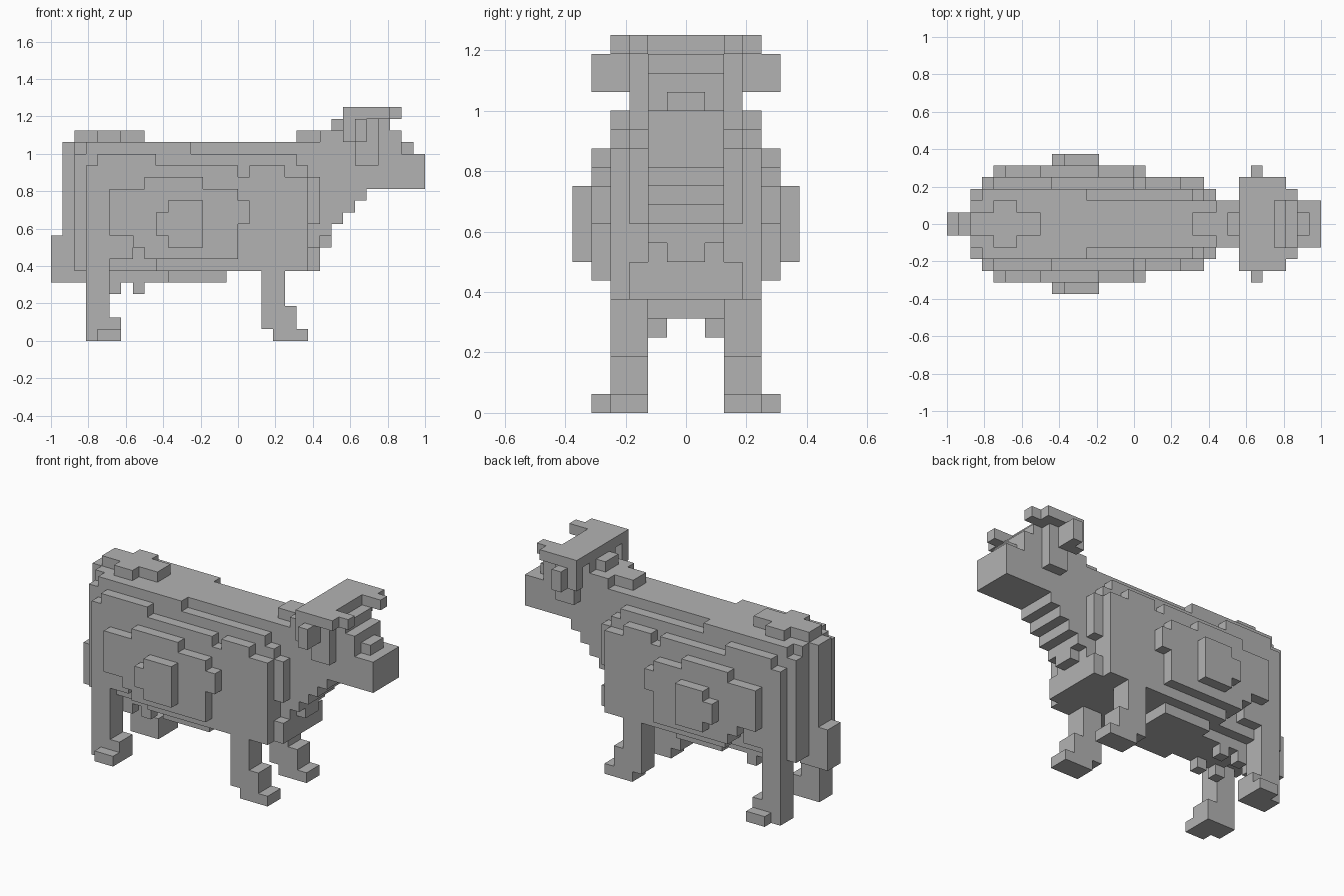
import bpy
import bmesh
from mathutils import Vector

if "Cube" in bpy.data.objects:
    bpy.data.objects.remove(bpy.data.objects["Cube"], do_unlink=True)

UNIT = 1 / 16
LENGTH = 32
cells = {}

grey = bpy.data.materials.new("plain grey")
grey.use_nodes = True
grey.diffuse_color = (0.45, 0.45, 0.45, 1)
grey.node_tree.nodes["Principled BSDF"].inputs["Base Color"].default_value = grey.diffuse_color


def fill(part, x, z, y):
    """Fill a block of cells, mirrored left and right; y counts out from the middle."""
    for i in range(*x):
        for k in range(*z):
            for j in range(*y):
                cells[i, j, k] = part
                cells[i, -1 - j, k] = part


# Trunk: slabs from the spine outward
core, second, third, fourth, fifth = (0, 2), (2, 3), (3, 4), (4, 5), (5, 6)
fill("body", (2, 23), (6, 17), core)
fill("body", (2, 3), (6, 16), second)
fill("body", (3, 12), (6, 17), second)
fill("body", (12, 21), (6, 16), second)
fill("body", (21, 22), (6, 15), second)
fill("body", (22, 23), (10, 14), second)
fill("body", (22, 23), (6, 8), second)

# Flanks: columns with a stepped top and bottom
for x, z in (((3, 4), (6, 15)), ((4, 5), (6, 16)), ((5, 7), (7, 16)),
             ((7, 8), (8, 16)), ((8, 9), (7, 16)), ((9, 16), (6, 15)),
             ((16, 17), (6, 14)), ((17, 20), (6, 15)), ((20, 22), (6, 14))):
    fill("body", x, z, third)

# Bulging sides
for x, z in (((5, 7), (9, 13)), ((7, 8), (8, 13)), ((8, 13), (7, 14)),
             ((13, 16), (7, 13)), ((16, 17), (10, 12))):
    fill("body", x, z, fourth)
fill("body", (9, 10), (9, 11), fifth)
fill("body", (10, 13), (8, 12), fifth)

# Belly and udder
fill("belly", (5, 10), (5, 6), core)
fill("belly", (10, 15), (5, 6), (0, 3))
for x in (5, 7):
    fill("belly", (x, x + 1), (4, 5), (1, 2))

# Rump ridge and tail
fill("tail", (2, 8), (17, 18), (0, 1))
fill("tail", (4, 6), (17, 18), core)
fill("tail", (1, 3), (5, 17), (0, 1))
fill("tail", (0, 1), (5, 9), (0, 1))

# Neck with a stepped throat
fill("neck", (23, 24), (8, 17), (0, 1))
fill("neck", (23, 24), (9, 17), (1, 2))
for step in range(3):
    fill("neck", (24 + step, 25 + step), (10 + step, 17), core)
fill("neck", (21, 23), (17, 18), (0, 1))
fill("neck", (23, 25), (17, 18), core)
fill("neck", (24, 25), (18, 19), (0, 1))

# Head and muzzle
fill("head", (25, 30), (13, 18), core)
fill("head", (25, 29), (18, 19), core)
fill("head", (30, 32), (13, 16), core)
fill("head", (30, 31), (16, 17), (0, 1))

# Ears
fill("ears", (26, 28), (15, 19), second)
fill("ears", (25, 27), (17, 19), third)
fill("ears", (26, 27), (17, 19), fourth)

# Horns: a bar across the crown with two prongs
fill("horns", (25, 28), (19, 20), core)
fill("horns", (25, 29), (19, 20), (2, 4))
fill("horns", (29, 30), (19, 20), second)

# Legs and hooves
leg = (2, 4)
fill("hind_legs", (3, 5), (0, 6), leg)
fill("hind_legs", (5, 6), (0, 2), leg)
fill("hind_legs", (4, 6), (0, 1), (2, 5))
fill("front_legs", (18, 20), (1, 6), leg)
fill("front_legs", (19, 21), (0, 3), leg)
fill("front_legs", (19, 22), (0, 1), leg)


def build(part):
    """Make the outer faces of one part and merge the flat ones."""
    bm = bmesh.new()
    for cell in [c for c in cells if cells[c] == part]:
        base = Vector(cell)
        for axis in range(3):
            for side in (0, 1):
                beside = list(cell)
                beside[axis] += 2 * side - 1
                if tuple(beside) in cells:
                    continue
                corner = base.copy()
                corner[axis] += side
                u, v = Vector(), Vector()
                u[(axis + 1) % 3] = 1
                v[(axis + 2) % 3] = 1
                ring = [corner, corner + u, corner + u + v, corner + v]
                if side == 0:
                    ring.reverse()
                middle = Vector((LENGTH / 2, 0, 0))
                bm.faces.new([bm.verts.new((p - middle) * UNIT) for p in ring])
    bmesh.ops.remove_doubles(bm, verts=bm.verts, dist=UNIT / 100)
    bmesh.ops.dissolve_limit(bm, angle_limit=0.01, verts=bm.verts, edges=bm.edges)
    mesh = bpy.data.meshes.new(part)
    bm.to_mesh(mesh)
    bm.free()
    mesh.materials.append(grey)
    bpy.context.collection.objects.link(bpy.data.objects.new(part, mesh))


for part in sorted(set(cells.values())):
    build(part)
